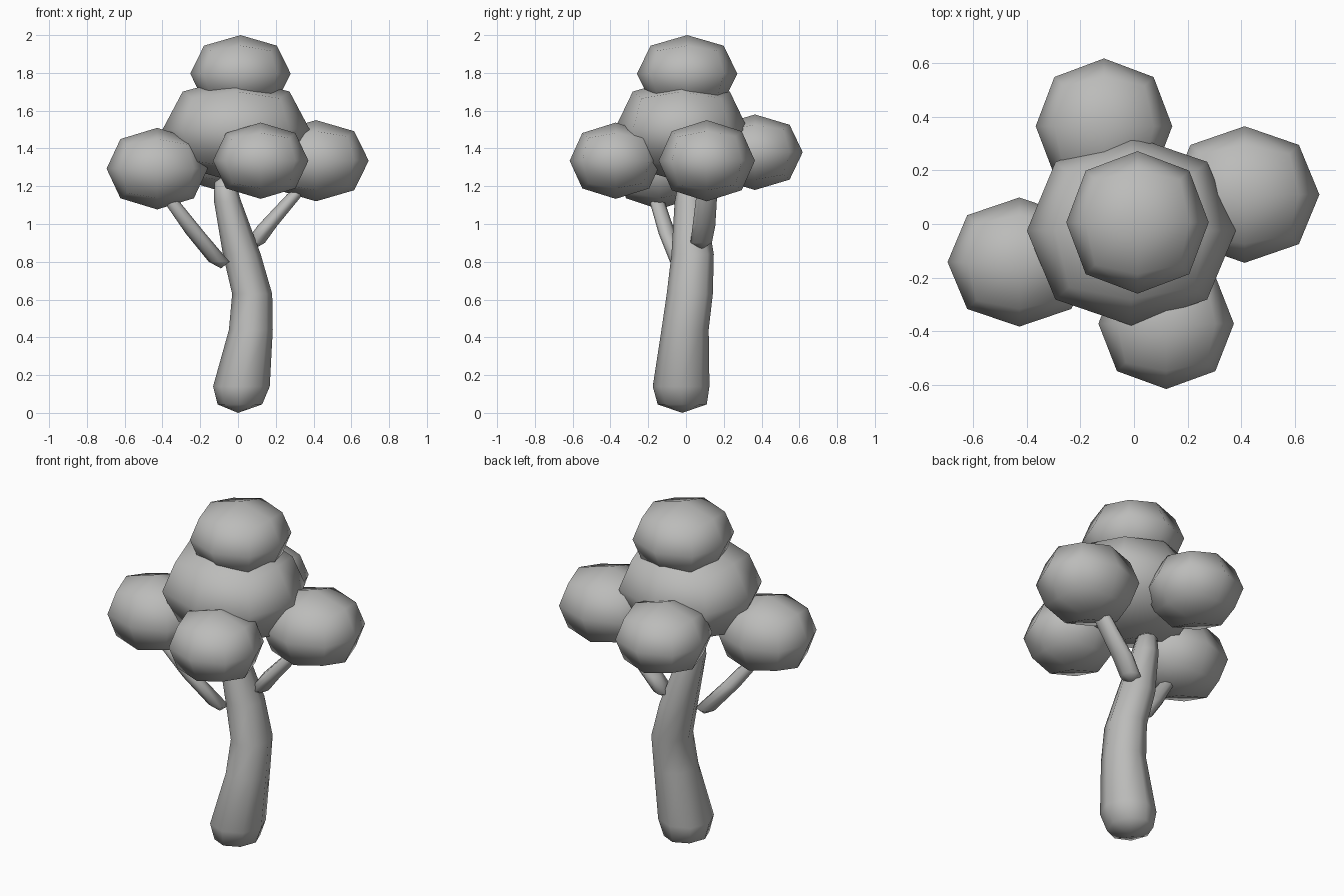
import bpy
import bmesh
from math import cos, sin, pi

if "Cube" in bpy.data.objects:
    bpy.data.objects.remove(bpy.data.objects["Cube"], do_unlink=True)

# Single plain grey for the whole tree
GREY = (0.5, 0.5, 0.49, 1)
grey = bpy.data.materials.new("plain grey")
grey.use_nodes = True
grey.diffuse_color = GREY
grey.node_tree.nodes["Principled BSDF"].inputs["Base Color"].default_value = GREY


def add_object(name, bm):
    bmesh.ops.recalc_face_normals(bm, faces=bm.faces)
    for face in bm.faces:
        face.smooth = True
    mesh = bpy.data.meshes.new(name)
    bm.to_mesh(mesh)
    bm.free()
    mesh.materials.append(grey)
    obj = bpy.data.objects.new(name, mesh)
    bpy.context.collection.objects.link(obj)
    return obj


def leaf_clump(name, center, radii):
    """Cube rounded by one subdivision level, sized to the given radii."""
    bm = bmesh.new()
    bmesh.ops.create_cube(bm, size=2)
    obj = add_object(name, bm)
    rounding = obj.modifiers.new("rounding", "SUBSURF")
    rounding.levels = rounding.render_levels = 1
    # the rounded cube reaches 0.84 of the cage half-width
    obj.scale = [r / 0.84 for r in radii]
    obj.location = center


def limb(name, start, rings, end):
    """Eight-sided tube through rings (x, y, z, rx, ry), with pointed caps."""
    bm = bmesh.new()
    loops = []
    for x, y, z, rx, ry in rings:
        loops.append([bm.verts.new((x + rx * cos(i * pi / 4),
                                    y + ry * sin(i * pi / 4), z))
                      for i in range(8)])
    tips = [bm.verts.new(start), bm.verts.new(end)]
    for i in range(8):
        j = (i + 1) % 8
        for low, high in zip(loops, loops[1:]):
            bm.faces.new((low[i], low[j], high[j], high[i]))
        bm.faces.new((tips[0], loops[0][j], loops[0][i]))
        bm.faces.new((tips[1], loops[-1][i], loops[-1][j]))
    add_object(name, bm)


# Foliage
leaf_clump("foliage_core", (-0.01, -0.025, 1.50), (0.39, 0.354, 0.277))
leaf_clump("foliage_crown", (0.013, 0.006, 1.796), (0.266, 0.266, 0.204))
leaf_clump("foliage_left_side", (-0.428, -0.142, 1.293), (0.268, 0.241, 0.216))
leaf_clump("foliage_right_side", (0.413, 0.11, 1.335), (0.279, 0.255, 0.215))
leaf_clump("foliage_front", (0.12, -0.372, 1.335), (0.253, 0.244, 0.202))
leaf_clump("foliage_back", (-0.112, 0.365, 1.38), (0.255, 0.253, 0.20))

# Bent trunk
limb("trunk", (0, -0.02, 0), [
    (0.01, -0.02, 0.045, 0.118, 0.13),
    (0.018, -0.026, 0.14, 0.15, 0.15),
    (0.068, -0.005, 0.44, 0.116, 0.125),
    (0.075, 0.02, 0.63, 0.106, 0.122),
    (0.02, 0.035, 0.84, 0.10, 0.112),
    (-0.055, 0.02, 1.12, 0.072, 0.08),
    (-0.07, 0.02, 1.22, 0.055, 0.06),
], (-0.07, 0.02, 1.26))

# Branches
limb("branch_left_side", (-0.09, -0.04, 0.765), [
    (-0.10, -0.04, 0.80, 0.055, 0.045),
    (-0.225, -0.10, 0.95, 0.052, 0.045),
    (-0.345, -0.15, 1.11, 0.042, 0.04),
], (-0.39, -0.16, 1.2))
limb("branch_right_side", (0.08, 0.08, 0.865), [
    (0.09, 0.08, 0.90, 0.052, 0.057),
    (0.155, 0.095, 0.99, 0.052, 0.06),
    (0.30, 0.11, 1.155, 0.042, 0.055),
], (0.36, 0.115, 1.25))
